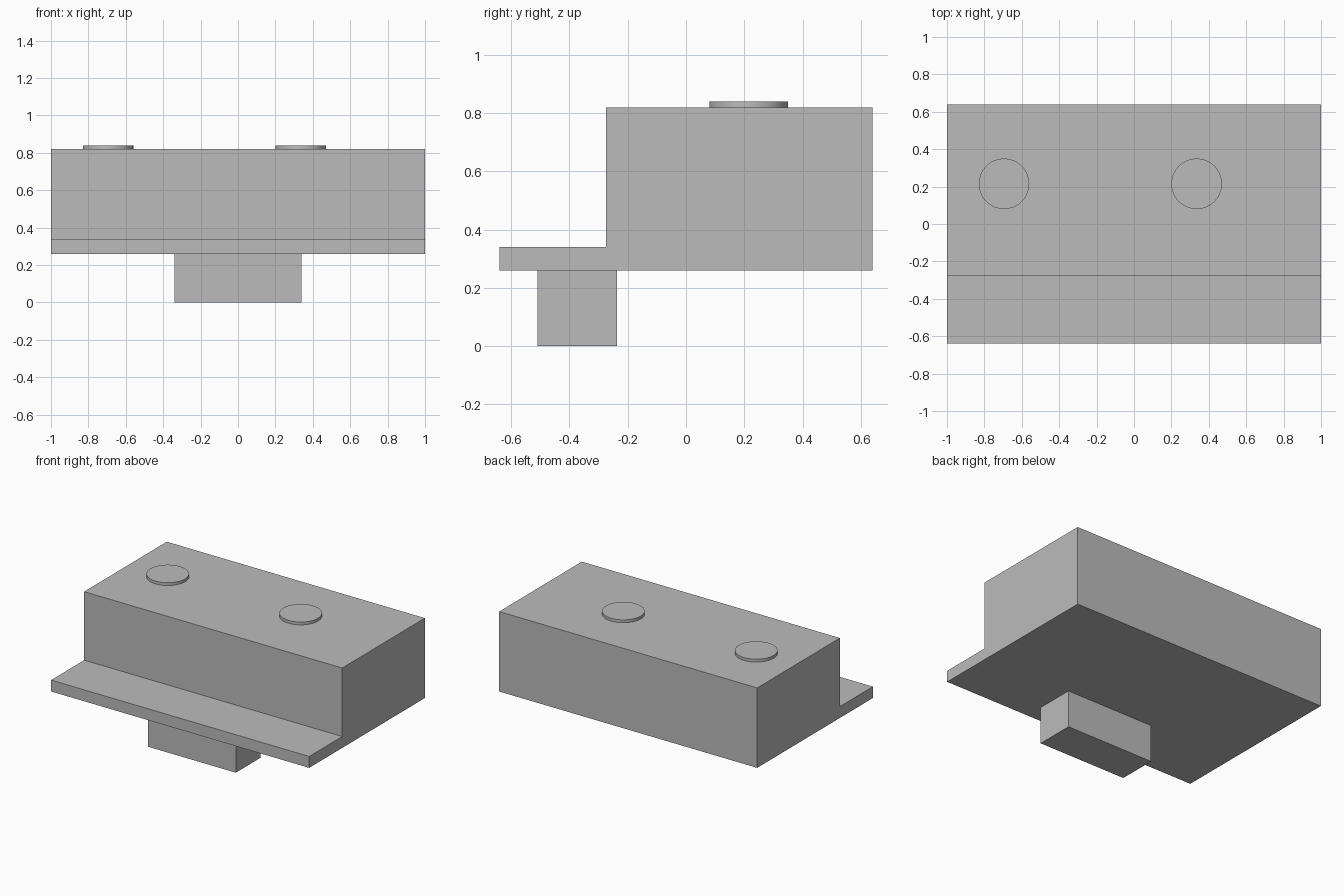
import bpy
import bmesh

cube = bpy.data.objects.get("Cube")
if cube:
    bpy.data.objects.remove(cube, do_unlink=True)

# Single plain grey
GREY = (0.5, 0.5, 0.5, 1.0)
grey = bpy.data.materials.new("plain grey")
grey.use_nodes = True
grey.diffuse_color = GREY
grey.node_tree.nodes["Principled BSDF"].inputs["Base Color"].default_value = GREY


def extruded(name, profile, half_width):
    """Extrude a (y, z) profile along x, centred on x = 0."""
    bm = bmesh.new()
    face = bm.faces.new([bm.verts.new((-half_width, y, z)) for y, z in profile])
    side = bmesh.ops.extrude_face_region(bm, geom=[face])["geom"]
    verts = [v for v in side if isinstance(v, bmesh.types.BMVert)]
    bmesh.ops.translate(bm, verts=verts, vec=(2 * half_width, 0, 0))
    bmesh.ops.recalc_face_normals(bm, faces=bm.faces)
    mesh = bpy.data.meshes.new(name)
    bm.to_mesh(mesh)
    bm.free()
    obj = bpy.data.objects.new(name, mesh)
    bpy.context.collection.objects.link(obj)
    mesh.materials.append(grey)


# Stepped body: tall block with a thin ledge along the front
BASE, LEDGE, TOP = 0.26, 0.34, 0.82
extruded("stepped_body", [(-0.64, BASE), (0.64, BASE), (0.64, TOP),
                          (-0.275, TOP), (-0.275, LEDGE), (-0.64, LEDGE)], 1.0)

# Block under the front of the body
extruded("lower_block", [(-0.51, 0), (-0.237, 0), (-0.237, BASE), (-0.51, BASE)], 0.34)

# Two low round discs on the top
for name, x in (("right_disc", -0.695), ("left_disc", 0.335)):
    bpy.ops.mesh.primitive_cylinder_add(vertices=64, radius=0.135, depth=0.02,
                                        location=(x, 0.215, TOP + 0.01))
    disc = bpy.context.object
    disc.name = name
    disc.data.materials.append(grey)
    bpy.ops.object.shade_smooth_by_angle()
